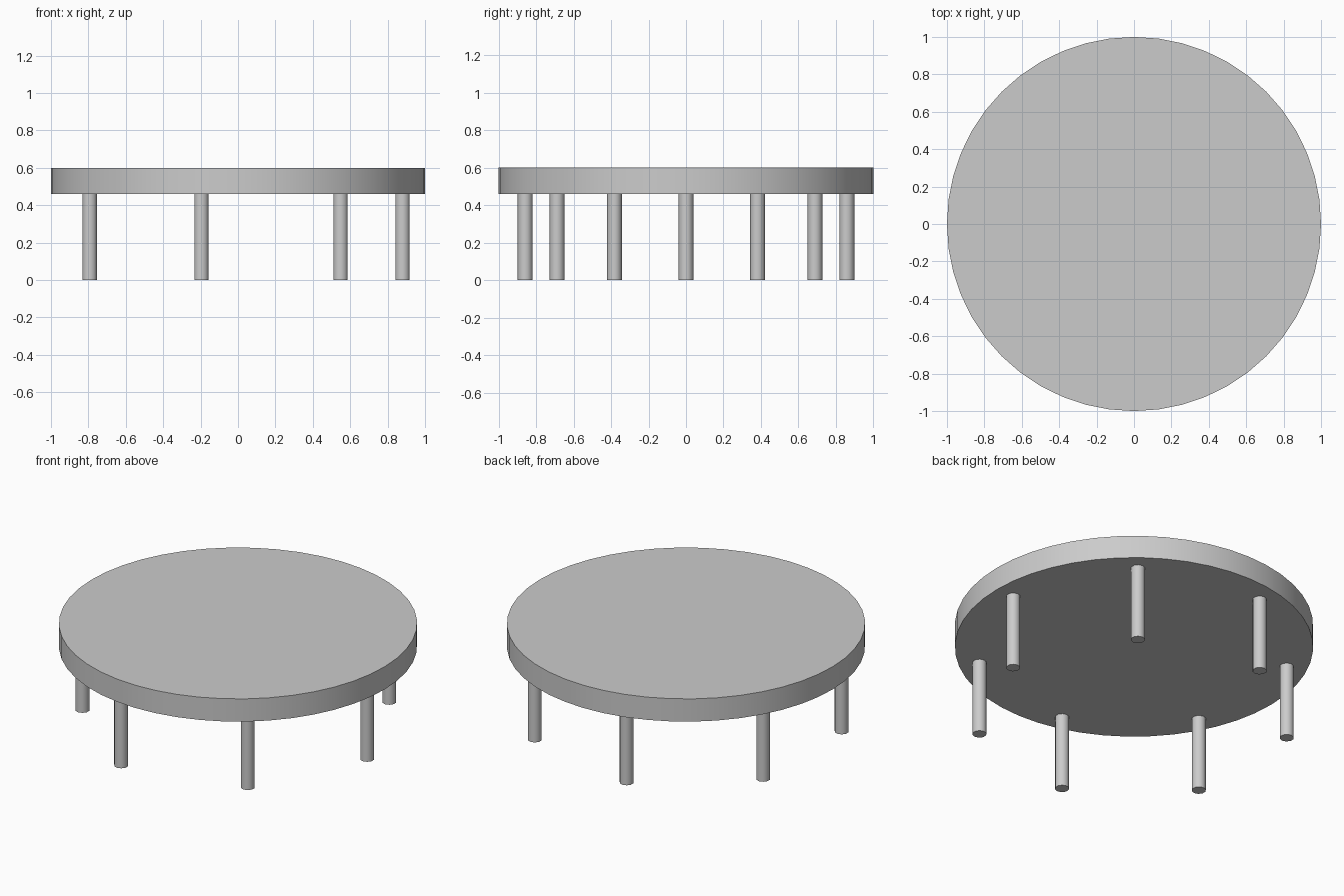
import bpy
from math import cos, sin, tau, radians

cube = bpy.data.objects.get("Cube")
if cube:
    bpy.data.objects.remove(cube, do_unlink=True)

TOP_Z, UNDERSIDE_Z = 0.6, 0.46
LEG_COUNT, LEG_RING, LEG_RADIUS = 7, 0.88, 0.04

grey = bpy.data.materials.new("plain grey")
grey.use_nodes = True
colour = (0.6, 0.6, 0.6, 1)
grey.diffuse_color = colour
grey.node_tree.nodes["Principled BSDF"].inputs["Base Color"].default_value = colour


def cylinder(name, radius, z0, z1, sides, x=0, y=0):
    bpy.ops.mesh.primitive_cylinder_add(
        vertices=sides, radius=radius, depth=z1 - z0, location=(x, y, (z0 + z1) / 2))
    obj = bpy.context.object
    obj.name = name
    obj.data.materials.append(grey)
    bpy.ops.object.shade_smooth_by_angle(angle=radians(50))
    return obj


# Round table top
cylinder("table_top", 1, UNDERSIDE_Z, TOP_Z, 48)

# Ring of evenly spaced legs, the first on the model's left
for i in range(LEG_COUNT):
    a = tau * i / LEG_COUNT
    cylinder(f"leg_{i + 1}", LEG_RADIUS, 0, UNDERSIDE_Z, 10,
             LEG_RING * cos(a), LEG_RING * sin(a))
